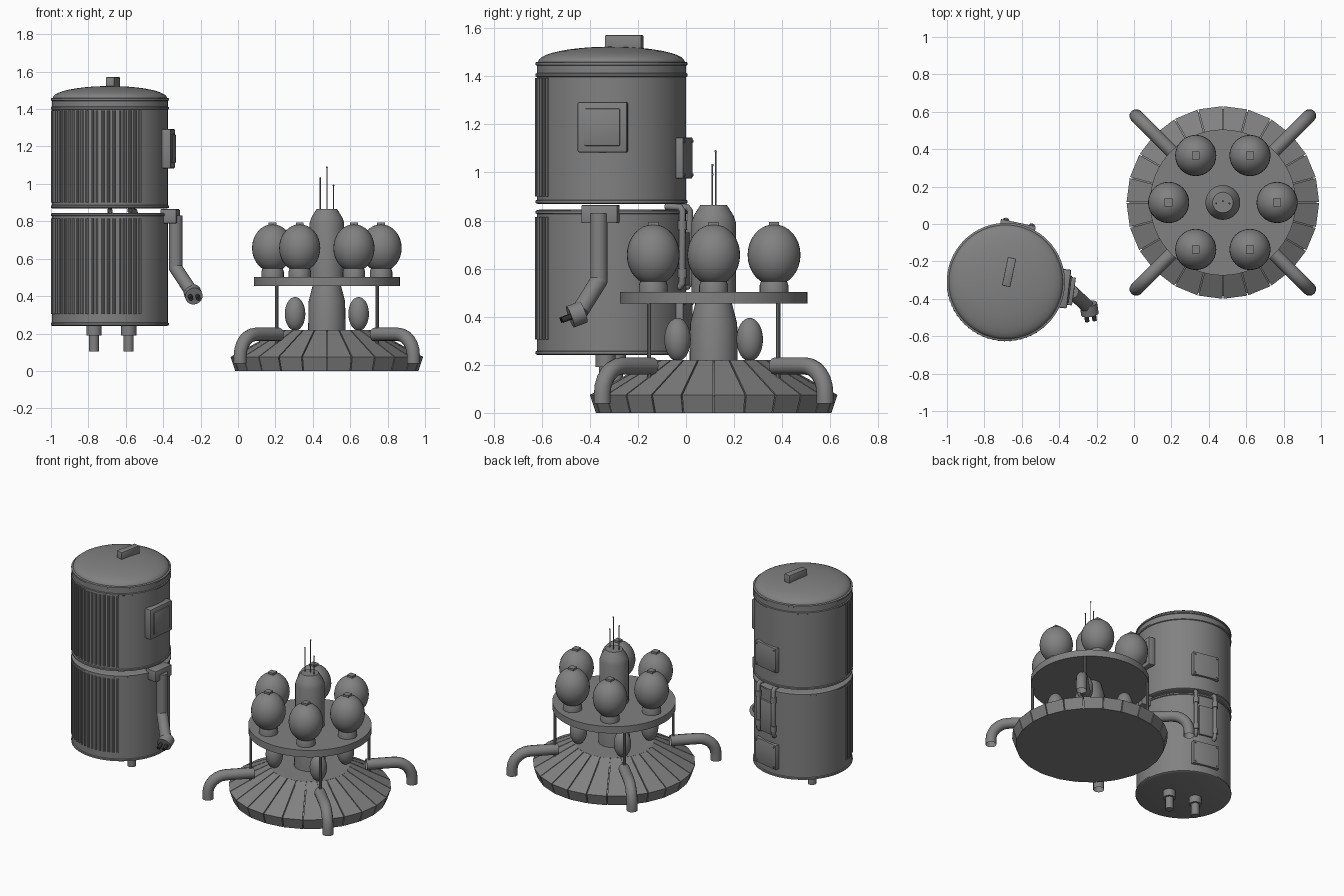
import bpy, bmesh
from math import sin, cos, pi, radians
from mathutils import Matrix, Vector

if "Cube" in bpy.data.objects:
    bpy.data.objects.remove(bpy.data.objects["Cube"])

def material(name, value):
    m = bpy.data.materials.new(name)
    m.use_nodes = True
    m.diffuse_color = (value, value, value, 1)
    m.node_tree.nodes["Principled BSDF"].inputs["Base Color"].default_value = m.diffuse_color
    return m

GREY = material("mid_grey", 0.22)
DARK = material("dark_grey", 0.03)

def finish(name, bm, mat=GREY, matrix=None):
    if matrix:
        bm.transform(matrix)
    bmesh.ops.recalc_face_normals(bm, faces=bm.faces)
    me = bpy.data.meshes.new(name)
    bm.to_mesh(me)
    bm.free()
    me.materials.append(mat)
    ob = bpy.data.objects.new(name, me)
    bpy.context.collection.objects.link(ob)
    bpy.ops.object.select_all(action='DESELECT')
    ob.select_set(True)
    bpy.context.view_layer.objects.active = ob
    bpy.ops.object.shade_smooth_by_angle(angle=radians(35))
    return ob

def lathe(name, profile, at=(0, 0, 0), sides=48, mat=GREY, turn=None):
    """Closed solid of revolution from (radius, height) pairs."""
    bm = bmesh.new()
    rings = [[bm.verts.new((r * cos(2 * pi * i / sides), r * sin(2 * pi * i / sides), z))
              for i in range(sides)] for r, z in profile]
    for a, b in zip(rings, rings[1:]):
        for i in range(sides):
            j = (i + 1) % sides
            bm.faces.new((a[i], a[j], b[j], b[i]))
    bm.faces.new(rings[0])
    bm.faces.new(rings[-1])
    m = Matrix.Translation(at)
    return finish(name, bm, mat, m @ turn if turn else m)

def rod(name, start, end, radius, sides=16, mat=GREY):
    d = Vector(end) - Vector(start)
    turn = d.to_track_quat('Z', 'Y').to_matrix().to_4x4()
    return lathe(name, [(radius, 0), (radius, d.length)], start, sides, mat, turn)

def box(name, size, matrix, bevel=0.0):
    bm = bmesh.new()
    bmesh.ops.create_cube(bm, size=1, matrix=Matrix.Diagonal((*size, 1)))
    if bevel:
        bmesh.ops.bevel(bm, geom=bm.edges[:], offset=bevel, segments=2, affect='EDGES', profile=0.5)
    return finish(name, bm, GREY, matrix)

def egg(name, at, radius, height):
    bm = bmesh.new()
    bmesh.ops.create_uvsphere(bm, u_segments=32, v_segments=16, radius=1)
    return finish(name, bm, GREY, Matrix.Translation(at) @ Matrix.Diagonal((radius, radius, height, 1)))

def tube(name, points, radius):
    """Pipe swept along a path, with open ends."""
    cu = bpy.data.curves.new(name, 'CURVE')
    cu.dimensions = '3D'
    cu.bevel_depth = radius
    cu.bevel_resolution = 4
    cu.materials.append(GREY)
    sp = cu.splines.new('POLY')
    sp.points.add(len(points) - 1)
    for p, co in zip(sp.points, points):
        p.co = (*co, 1)
    sp.use_smooth = True
    ob = bpy.data.objects.new(name, cu)
    bpy.context.collection.objects.link(ob)

# ---- Station: positions around its axis ----
CX, CY = 0.475, 0.115

def ring(radius, deg, z):
    return (CX + radius * cos(radians(deg)), CY + radius * sin(radians(deg)), z)

# Base core, then the panels that clad it
C = (CX, CY, 0)
lathe("base_core", [(0.48, 0.0), (0.5, 0.07), (0.25, 0.212)], C)
for k in range(24):
    bm = bmesh.new()
    loops = []
    for r, z in [(0.478, 0.0), (0.49, 0.0), (0.515, 0.075), (0.25, 0.22), (0.25, 0.205)]:
        half = r * sin(pi / 24) - 0.003
        loops.append([bm.verts.new((r * cos(pi / 24), s * half, z)) for s in (-1, 1)])
    for a, b in zip(loops, loops[1:] + loops[:1]):
        bm.faces.new((a[0], a[1], b[1], b[0]))
    for s in (0, 1):
        bm.faces.new([l[s] for l in loops])
    finish("base_panel", bm, GREY, Matrix.Translation(C) @ Matrix.Rotation(2 * pi * (k + 0.5) / 24, 4, 'Z'))
lathe("base_top", [(0.25, 0.2), (0.25, 0.22)], C)

# Columns and deck
lathe("lower_column", [(0.1, 0.21), (0.098, 0.37), (0.075, 0.46)], C, 32)
lathe("deck", [(0.39, 0.455), (0.39, 0.503)], C, 64)
lathe("upper_column", [(0.093, 0.5), (0.093, 0.79), (0.083, 0.82), (0.055, 0.865)], C, 32)
for dx, dy, top in ((-0.035, -0.005, 1.035), (0, 0.008, 1.092), (0.035, -0.005, 0.995)):
    rod("antenna", (CX + dx, CY + dy, 0.85), (CX + dx, CY + dy, top), 0.003, 8)
    egg("antenna_tip", (CX + dx, CY + dy, top - 0.004), 0.005, 0.005)

# Tanks on the deck
for k in range(6):
    x, y, _ = ring(0.29, k * 60, 0)
    lathe("tank_collar", [(0.06, 0.5), (0.06, 0.53), (0.05, 0.56)], (x, y, 0), 24)
    egg("tank", (x, y, 0.657), 0.11, 0.127)
    box("tank_cap", (0.042, 0.042, 0.03), Matrix.Translation((x, y, 0.779)))

# Pods, posts and pipes in the four corners
for k in range(4):
    deg = 45 + 90 * k
    sx, sy = (1 if cos(radians(deg)) > 0 else -1), (1 if sin(radians(deg)) > 0 else -1)
    egg("pod", (CX + sx * 0.17, CY + sy * 0.15, 0.305), 0.055, 0.09)
    rod("deck_post", ring(0.38, deg, 0.13), ring(0.38, deg, 0.46), 0.009, 10)
    path = [ring(0.36, deg, 0.195), ring(0.54, deg, 0.195)]
    path += [ring(0.54 + 0.115 * sin(t * pi / 12), deg, 0.08 + 0.115 * cos(t * pi / 12)) for t in range(1, 7)]
    tube("corner_pipe", path + [ring(0.655, deg, 0.04)], 0.036)

# ---- Drum: positions around its axis ----
BX, BY, R = -0.685, -0.31, 0.31

def drum(radius, deg, z):
    return Vector((BX + radius * cos(radians(deg)), BY + radius * sin(radians(deg)), z))

def facing(radius, deg, z):
    return Matrix.Translation(drum(radius, deg, z)) @ Matrix.Rotation(radians(deg), 4, 'Z')

D = (BX, BY, 0)
LIP = R + 0.006

def lip(z):
    return [(R, z - 0.008), (LIP, z - 0.005), (LIP, z + 0.005), (R, z + 0.008)]

lathe("lower_drum", [(R - 0.006, 0.24)] + lip(0.25) + lip(0.835) + [(R - 0.01, 0.845)], D, 64)
lathe("upper_drum", [(R - 0.01, 0.868)] + lip(0.878) + lip(1.405) + [(R, 1.44)], D, 64)
dome = [(0.305 * cos(t * pi / 20), 1.46 + 0.063 * sin(t * pi / 20)) for t in range(0, 10)]
lathe("lid", [(R, 1.435)] + lip(1.452) + dome + [(0.01, 1.523)], D, 64)
box("lid_handle", (0.155, 0.045, 0.065),
    Matrix.Translation((-0.668, -0.257, 1.538)) @ Matrix.Rotation(radians(78), 4, 'Z'), 0.004)

# Ribs on the front and right of both halves
for z0, z1 in ((0.305, 0.815), (0.9, 1.392)):
    for k in range(22):
        deg = -59 - k * 5.4
        rod("drum_rib", drum(R, deg, z0), drum(R, deg, z1), 0.0085, 8)

# Feet
for x, y in ((-0.77, -0.29), (-0.585, -0.335)):
    lathe("foot", [(0.027, 0.105), (0.027, 0.19), (0.041, 0.19), (0.041, 0.245)], (x, y, 0), 24)

# Framed side plate
box("side_plate", (0.05, 0.208, 0.21), facing(0.315, -6.5, 1.188), 0.008)
box("side_plate_inset", (0.02, 0.15, 0.155), facing(0.337, -6.5, 1.188), 0.006)

# Back hatches with bolts, and the pipes between them
for z in (0.385, 1.06):
    box("hatch", (0.05, 0.19, 0.17), facing(0.299, 78, z), 0.003)
    for s in (-1, 1):
        for t in (-1, 1):
            m = facing(0.324, 78, z) @ Matrix.Translation((0, s * 0.08, t * 0.07))
            rod("hatch_bolt", m.translation, m @ Vector((0.006, 0, 0)), 0.006, 8)
box("back_plate", (0.04, 0.1, 0.22), facing(0.302, 78, 0.64), 0.003)
for deg in (65, 90):
    tube("back_pipe", [drum(0.28, deg, 0.52), drum(0.315, deg, 0.525), drum(0.325, deg, 0.54),
                       drum(0.325, deg, 0.84), drum(0.315, deg, 0.855), drum(0.25, deg, 0.858)], 0.014)
    rod("pipe_clamp", drum(0.325, deg, 0.56), drum(0.325, deg, 0.6), 0.019, 12)
    rod("pipe_clamp", drum(0.325, deg, 0.76), drum(0.325, deg, 0.8), 0.019, 12)

# Arm with a pronged hand
box("shoulder", (0.085, 0.15, 0.075), facing(0.325, -8, 0.827), 0.004)
elbow, wrist = Vector((-0.333, -0.362, 0.55)), Vector((-0.25, -0.44, 0.425))
rod("upper_arm", (-0.333, -0.362, 0.83), elbow, 0.036, 24)
egg("elbow", elbow, 0.036, 0.036)
rod("forearm", elbow, wrist, 0.036, 24)
aim = Vector((0.12, -0.8, -0.3)).normalized()
side = aim.cross(Vector((0, 0, 1))).normalized()
hand = wrist + Vector((0.008, 0.0, -0.01))
rod("hand", hand - aim * 0.015, hand + aim * 0.045, 0.047, 24)
for s in (-1, 1):
    root = hand + aim * 0.035 + side * s * 0.02
    rod("prong", root, root + aim * 0.05, 0.012, 12, DARK)
